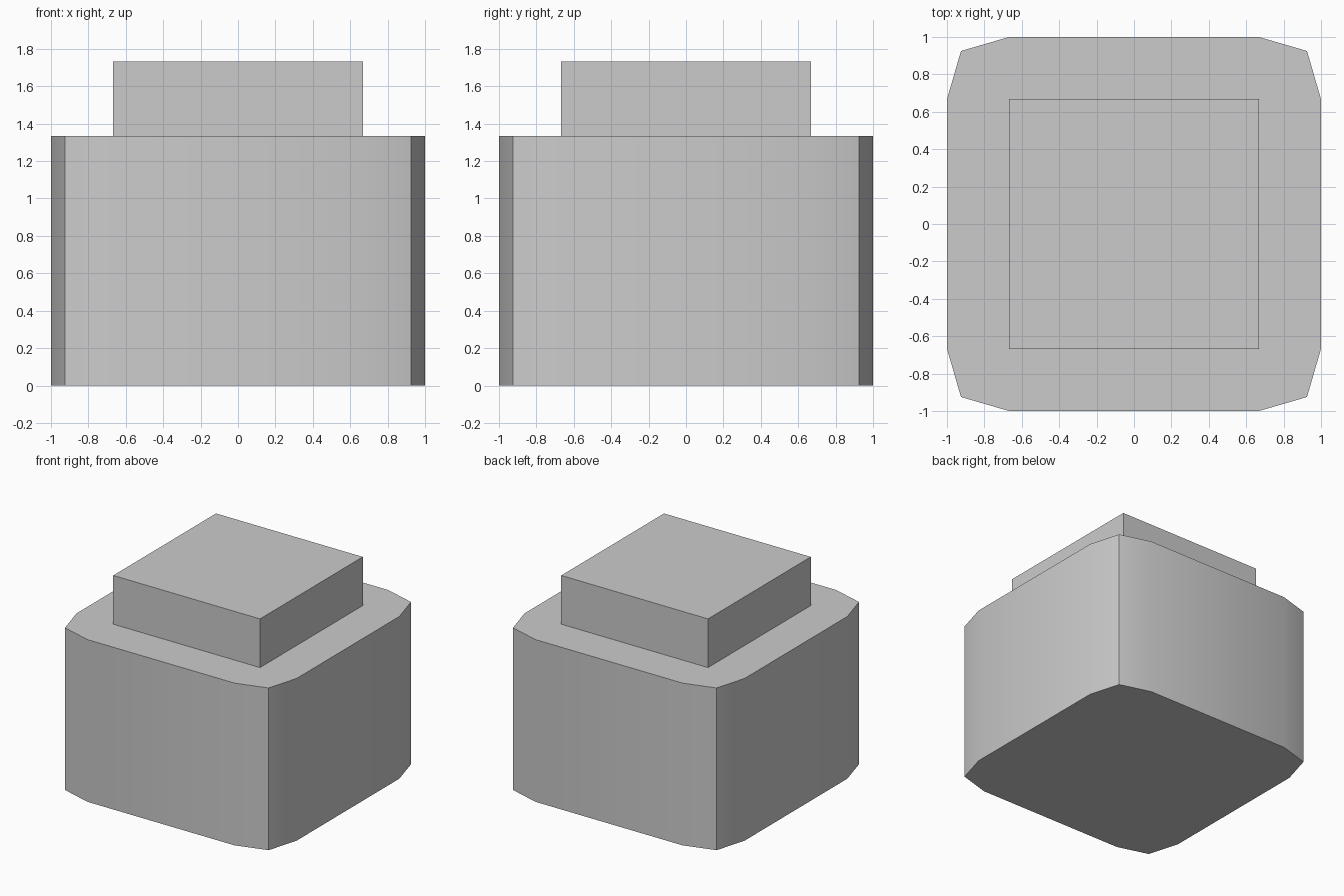
import bpy, bmesh, math

if "Cube" in bpy.data.objects:
    bpy.data.objects.remove(bpy.data.objects["Cube"])


def prism(name, outline, z0, z1):
    """Extrude a closed XY outline from z0 to z1, keeping edges over 30 degrees sharp."""
    bm = bmesh.new()
    base = bm.faces.new([bm.verts.new((x, y, z0)) for x, y in outline])
    extruded = bmesh.ops.extrude_face_region(bm, geom=[base], use_keep_orig=True)
    top = [v for v in extruded["geom"] if isinstance(v, bmesh.types.BMVert)]
    bmesh.ops.translate(bm, verts=top, vec=(0, 0, z1 - z0))
    bmesh.ops.recalc_face_normals(bm, faces=bm.faces)
    for f in bm.faces:
        f.smooth = True
    for e in bm.edges:
        e.smooth = e.calc_face_angle(math.pi) < math.radians(30)
    mesh = bpy.data.meshes.new(name)
    bm.to_mesh(mesh)
    bm.free()
    obj = bpy.data.objects.new(name, mesh)
    bpy.context.collection.objects.link(obj)
    return obj


def four_corners(points):
    """Repeat one corner's points by quarter turns around the z axis."""
    outline = []
    for _ in range(4):
        outline += points
        points = [(-y, x) for x, y in points]
    return outline


INNER, CORNER = 0.667, 0.925

# Main body: square with peaked, shallow-angled corners
prism("body", four_corners([(1, INNER), (CORNER, CORNER), (INNER, 1)]), 0, 1.333)

# Square block on top
prism("top_block", four_corners([(INNER, INNER)]), 1.333, 1.733)
